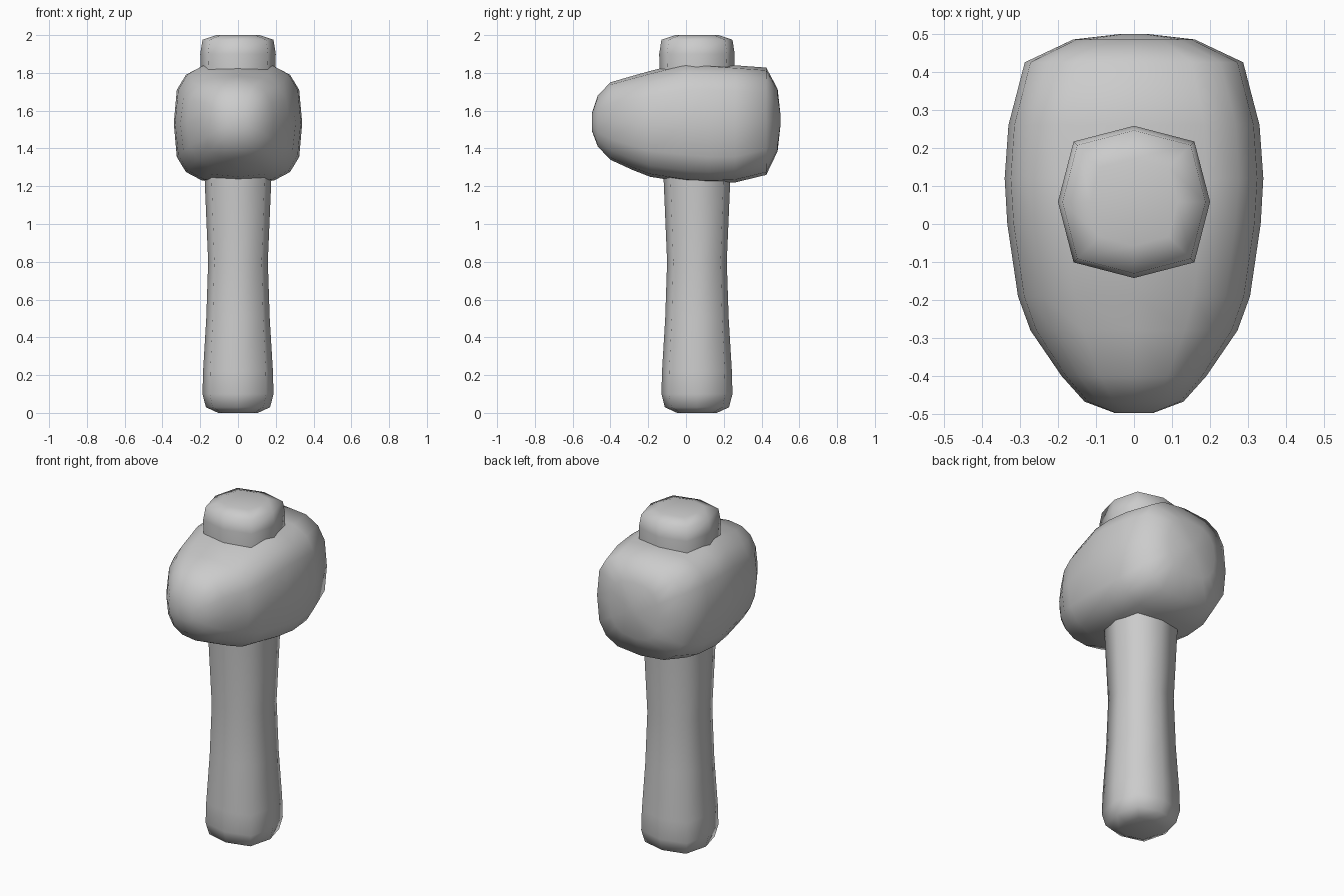
import bpy, bmesh, math

if "Cube" in bpy.data.objects:
    bpy.data.objects.remove(bpy.data.objects["Cube"])


def loft(name, rings):
    """Join equal-sized closed rings into a capped, smooth solid."""
    bm = bmesh.new()
    loops = [[bm.verts.new(p) for p in ring] for ring in rings]
    n = len(loops[0])
    for a, b in zip(loops, loops[1:]):
        for i in range(n):
            j = (i + 1) % n
            bm.faces.new((a[i], a[j], b[j], b[i]))
    bm.faces.new(loops[0])
    bm.faces.new(loops[-1])
    bmesh.ops.recalc_face_normals(bm, faces=bm.faces)
    for f in bm.faces:
        f.smooth = True
    mesh = bpy.data.meshes.new(name)
    bm.to_mesh(mesh)
    bm.free()
    obj = bpy.data.objects.new(name, mesh)
    bpy.context.collection.objects.link(obj)
    return obj


def rounded_square(a, b, p, n):
    """Superellipse outline: half sizes a and b, squareness p, n points."""
    pts = []
    for i in range(n):
        c, s = math.cos(i * math.tau / n), math.sin(i * math.tau / n)
        pts.append((math.copysign(a * abs(c) ** (2 / p), c),
                    math.copysign(b * abs(s) ** (2 / p), s)))
    return pts


# Handle passing through the head: (z, radius)
handle_profile = [(0, 0.105), (0.03, 0.17), (0.10, 0.188), (0.22, 0.185),
                  (0.50, 0.168), (0.80, 0.158), (1.20, 0.175), (1.75, 0.196),
                  (1.90, 0.2), (1.975, 0.188), (2.0, 0.115)]
loft("handle", [[(x, y + 0.058, z) for x, y in rounded_square(r, r, 3.0, 8)]
                for z, r in handle_profile])

# Head, from the blunt front nose to the back: (y, half width, bottom, top, squareness)
head_profile = [(-0.497, 0.05, 1.49, 1.59, 2.0), (-0.467, 0.13, 1.41, 1.68, 2.2),
                (-0.40, 0.19, 1.34, 1.75, 2.5), (-0.28, 0.272, 1.285, 1.785, 2.7),
                (-0.19, 0.305, 1.25, 1.81, 2.9), (0.0, 0.333, 1.22, 1.857, 3.1),
                (0.12, 0.34, 1.215, 1.85, 3.3), (0.26, 0.33, 1.22, 1.84, 3.3),
                (0.425, 0.287, 1.26, 1.828, 3.0), (0.485, 0.16, 1.385, 1.715, 2.5),
                (0.5, 0.03, 1.52, 1.58, 2.0)]
loft("head", [[(x, y, z + (lo + hi) / 2)
               for x, z in rounded_square(w, (hi - lo) / 2, p, 16)]
              for y, w, lo, hi, p in head_profile])
